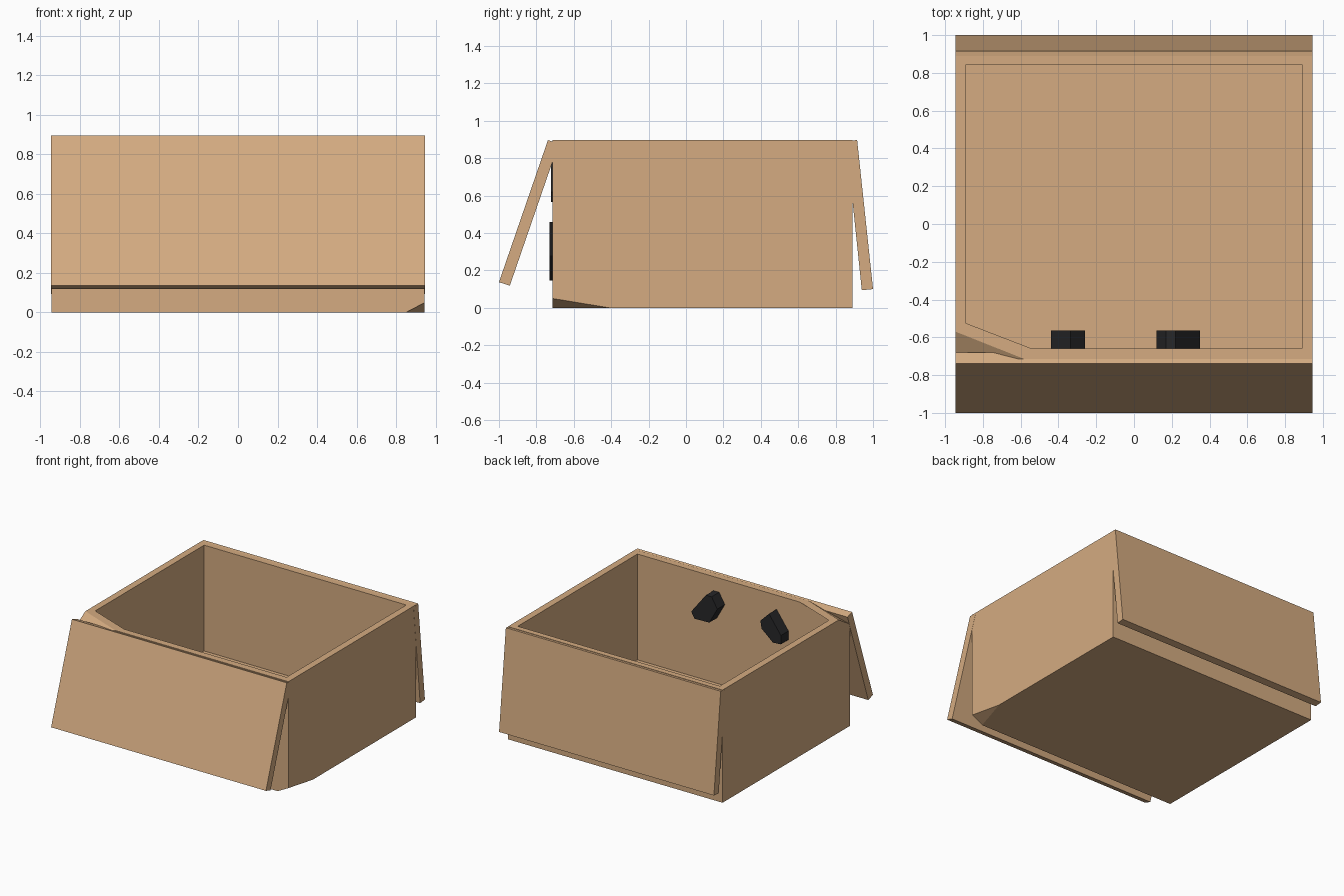
import bpy, bmesh
from mathutils import Vector

if "Cube" in bpy.data.objects:
    bpy.data.objects.remove(bpy.data.objects["Cube"])


def material(name, rgb):
    m = bpy.data.materials.new(name)
    m.diffuse_color = (*rgb, 1)
    m.use_nodes = True
    m.node_tree.nodes["Principled BSDF"].inputs["Base Color"].default_value = m.diffuse_color
    return m


card = material("cardboard", (0.66, 0.41, 0.22))
ink = material("black", (0.02, 0.02, 0.022))


def finish(name, bm, mat):
    bmesh.ops.recalc_face_normals(bm, faces=bm.faces)
    me = bpy.data.meshes.new(name)
    bm.to_mesh(me)
    bm.free()
    me.materials.append(mat)
    ob = bpy.data.objects.new(name, me)
    bpy.context.collection.objects.link(ob)
    return ob


def block(name, lo, hi, cuts):
    """Box between two corners, with corners sliced off by three-point planes."""
    lo, hi = Vector(lo), Vector(hi)
    bm = bmesh.new()
    bmesh.ops.create_cube(bm, size=1)
    for v in bm.verts:
        v.co = (lo + hi) / 2 + v.co * (hi - lo)
    mid = (lo + hi) / 2
    for a, b, c in cuts:
        a, b, c = Vector(a), Vector(b), Vector(c)
        n = (b - a).cross(c - a).normalized()
        if n.dot(mid - a) > 0:
            n = -n
        bmesh.ops.bisect_plane(bm, geom=bm.verts[:] + bm.edges[:] + bm.faces[:],
                               plane_co=a, plane_no=n, clear_outer=True)
        rim = [e for e in bm.edges if e.is_boundary]
        bmesh.ops.contextual_create(bm, geom=rim)
    return finish(name, bm, card)


def prism(name, points, axis, a, b, mat):
    """Profile extruded along x (points are y, z) or y (points are x, z)."""
    bm = bmesh.new()
    vs = [bm.verts.new((a, p, q) if axis == "x" else (p, a, q)) for p, q in points]
    face = bm.faces.new(vs)
    ext = bmesh.ops.extrude_face_region(bm, geom=[face])["geom"]
    off = Vector((b - a, 0, 0)) if axis == "x" else Vector((0, b - a, 0))
    for v in ext:
        if isinstance(v, bmesh.types.BMVert):
            v.co += off
    return finish(name, bm, mat)


# Open box with a dented top corner and a crushed bottom corner
T = 0.897
box = block("box_body", (-0.945, -0.715, 0), (0.945, 0.89, T), [
    ((-0.945, -0.57, T), (-0.58, -0.715, T), (-0.945, -0.715, 0.81)),
    ((0.85, -0.715, 0), (0.945, -0.715, 0.05), (0.945, -0.41, 0)),
])
hollow = block("hollow_cutter", (-0.89, -0.66, 0.055), (0.89, 0.845, 1.0), [
    ((-0.89, -0.525, T), (-0.54, -0.66, T), (-0.89, -0.66, 0.81)),
])
mod = box.modifiers.new("hollow", "BOOLEAN")
mod.operation = "DIFFERENCE"
mod.solver = "EXACT"
mod.object = hollow
bpy.context.view_layer.objects.active = box
bpy.ops.object.modifier_apply(modifier=mod.name)
bpy.data.objects.remove(hollow)

# Flaps folded down over the front and back
prism("front_flap", [(-0.738, T), (-1, 0.137), (-0.942, 0.118), (-0.68, 0.878)],
      "x", -0.946, 0.946, card)
prism("back_flap", [(0.915, T), (1, 0.1), (0.94, 0.094), (0.857, 0.89)],
      "x", -0.946, 0.946, card)

# Dark eyes pushed through the front wall
prism("right_eye", [(0.35, 0.62), (0.22, 0.785), (0.17, 0.785), (0.12, 0.70),
                    (0.19, 0.575), (0.32, 0.57)], "y", -0.721, -0.565, ink)
prism("left_eye", [(-0.26, 0.71), (-0.335, 0.785), (-0.44, 0.64), (-0.44, 0.57),
                   (-0.37, 0.565), (-0.27, 0.65)], "y", -0.721, -0.565, ink)

# Mouth on the front wall, behind the flap
prism("mouth", [(-0.36, 0.46), (-0.27, 0.28), (-0.1, 0.145), (0.1, 0.145),
                (0.27, 0.28), (0.36, 0.46), (0.28, 0.39), (0.1, 0.26),
                (-0.1, 0.26), (-0.28, 0.39)], "y", -0.73, -0.70, ink)
